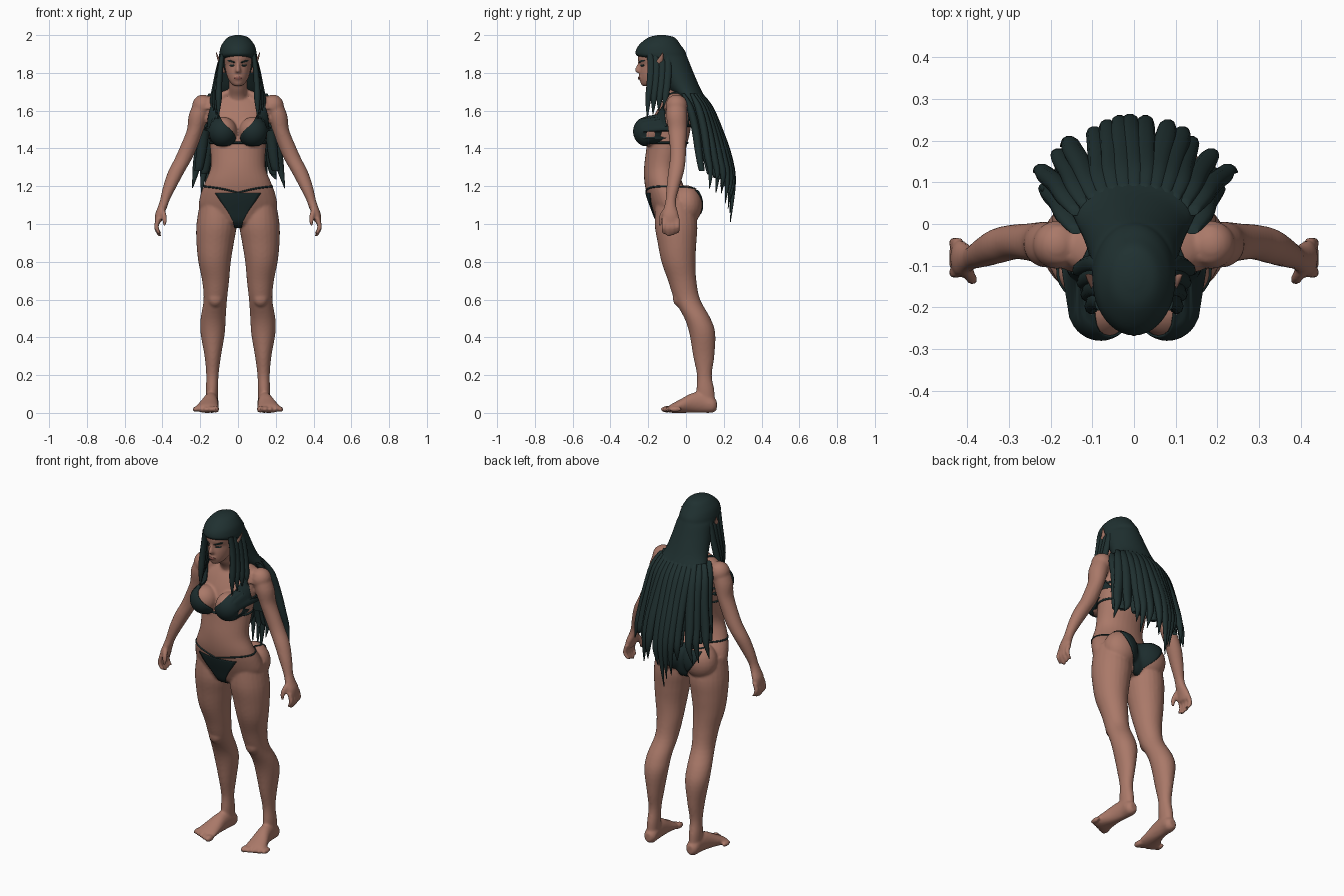
import bpy, bmesh, math, random
from mathutils import Vector, Matrix
from mathutils.bvhtree import BVHTree

random.seed(4)
if bpy.data.objects.get("Cube"):
    bpy.data.objects.remove(bpy.data.objects["Cube"])


def material(name, color):
    mat = bpy.data.materials.new(name)
    mat.use_nodes = True
    mat.diffuse_color = (*color, 1)
    mat.node_tree.nodes["Principled BSDF"].inputs["Base Color"].default_value = (*color, 1)
    return mat


SKIN = material("warm brown skin", (.40, .19, .14))
HAIR = material("dark green hair", (.014, .03, .03))
CLOTH = material("dark swimwear", (.012, .026, .027))
LIPS = material("dusky lips", (.23, .085, .07))


def box(z, x0, x1, y0, y1):
    """Horizontal section given by its extents."""
    return ((x0 + x1) / 2, (y0 + y1) / 2, z, (x1 - x0) / 2, (y1 - y0) / 2)


def wide(z, y0, y1, w):
    return box(z, -w, w, y0, y1)


def resample(rows, steps=4):
    """Catmull-Rom interpolation between rows of numbers."""
    out = []
    for i in range(len(rows) - 1):
        a, b, c, d = (rows[max(0, min(len(rows) - 1, i + k))] for k in (-1, 0, 1, 2))
        for s in range(steps):
            t = s / steps
            out.append([q + .5 * t * (r - p + t * (2 * p - 5 * q + 4 * r - e + t * (3 * (q - r) + e - p)))
                        for p, q, r, e in zip(a, b, c, d)])
    return out + [list(rows[-1])]


def loft(bm, sections, side=1, along_y=False, sides=24, steps=4):
    """Skin elliptical rings, horizontal or facing along y."""
    rings = []
    for x, y, z, rx, ry in resample(sections, steps):
        ring = []
        for k in range(sides):
            a = math.tau * k / sides
            u, v = max(rx, .001) * math.cos(a), max(ry, .001) * math.sin(a)
            co = (x + u, y, z + v) if along_y else (x + u, y + v, z)
            ring.append(bm.verts.new((side * co[0], co[1], co[2])))
        rings.append(ring)
    for lo, hi in zip(rings, rings[1:]):
        for k in range(sides):
            n = (k + 1) % sides
            bm.faces.new((lo[k], lo[n], hi[n], hi[k]))
    bm.faces.new(rings[0])
    bm.faces.new(rings[-1])


def ball(bm, center, radii, side=1):
    place = Matrix.Translation((side * center[0], center[1], center[2])) @ Matrix.Diagonal((*radii, 1))
    bmesh.ops.create_uvsphere(bm, u_segments=24, v_segments=14, radius=1, matrix=place)


def finish(name, bm, mat, thickness=0, angle=60):
    bmesh.ops.recalc_face_normals(bm, faces=bm.faces)
    mesh = bpy.data.meshes.new(name)
    bm.to_mesh(mesh)
    bm.free()
    mesh.materials.append(mat)
    obj = bpy.data.objects.new(name, mesh)
    bpy.context.collection.objects.link(obj)
    if thickness:
        solid = obj.modifiers.new("thickness", "SOLIDIFY")
        solid.thickness, solid.offset = thickness, 0
    bpy.ops.object.select_all(action="DESELECT")
    obj.select_set(True)
    bpy.context.view_layer.objects.active = obj
    bpy.ops.object.shade_smooth_by_angle(angle=math.radians(angle))
    return obj


# Body: torso, neck and head
bm = bmesh.new()
loft(bm, [wide(*r) for r in (
    (1.68, -.10, -.01, .07), (1.655, -.12, .01, .13), (1.61, -.15, .025, .165), (1.55, -.18, .03, .165),
    (1.48, -.2, .02, .155), (1.4, -.21, 0, .147), (1.3, -.222, -.03, .145), (1.22, -.22, -.02, .175),
    (1.15, -.205, .02, .2), (1.08, -.18, .04, .205), (1.01, -.15, .03, .15), (.985, -.11, .01, .07))], sides=32)
loft(bm, [wide(*r) for r in (
    (1.62, -.12, .0, .07), (1.67, -.13, -.02, .052), (1.72, -.16, -.04, .048), (1.78, -.18, -.05, .05))])
loft(bm, [wide(*r) for r in (
    (1.73, -.232, -.19, .018), (1.745, -.24, -.14, .038), (1.775, -.245, -.09, .056), (1.81, -.246, -.06, .066),
    (1.845, -.243, -.04, .071), (1.865, -.254, -.035, .074), (1.9, -.254, -.03, .076), (1.945, -.23, -.05, .066),
    (1.975, -.18, -.09, .035))])
loft(bm, [(0, -.24, 1.86, .009, .012), (0, -.25, 1.835, .009, .014),
          (0, -.252, 1.81, .015, .02), (0, -.242, 1.798, .012, .01)], sides=12)
ball(bm, (0, -.242, 1.773), (.022, .011, .012))

for s in (1, -1):
    # Chest, seat and shoulders
    ball(bm, (.08, -.195, 1.49), (.075, .08, .078), s)
    ball(bm, (.1, .002, 1.1), (.098, .084, .105), s)
    ball(bm, (.185, -.05, 1.625), (.058, .058, .06), s)
    loft(bm, [(.04, -.07, 1.71, .02, .03), (.1, -.06, 1.67, .06, .05), (.13, -.06, 1.61, .07, .06)], s)
    # Arm and palm
    loft(bm, [(.18, -.05, 1.67, .04, .045), (.208, -.05, 1.58, .052, .055), (.226, -.045, 1.5, .044, .05),
              (.256, -.043, 1.42, .046, .044), (.287, -.043, 1.35, .046, .042), (.325, -.052, 1.28, .044, .042),
              (.36, -.068, 1.2, .036, .035), (.386, -.08, 1.13, .026, .028), (.4, -.083, 1.09, .025, .033),
              (.415, -.082, 1.05, .024, .043), (.423, -.082, 1.01, .018, .043)], s)
    # Fingers and thumb
    for i in range(4):
        y = -.117 + i * .024
        drop = .012 * abs(i - 1.3)
        loft(bm, [(.42, y, 1.03, .014, .013), (.432, y, .99, .013, .013), (.427, y, .96 + drop / 2, .012, .012),
                  (.412, y, .93 + drop, .009, .009)], s, sides=12)
    loft(bm, [(.402, -.105, 1.08, .014, .016), (.392, -.125, 1.05, .014, .014), (.388, -.135, 1.015, .012, .012),
              (.39, -.137, .99, .007, .007)], s, sides=12)
    # Leg
    loft(bm, [box(*r) for r in (
        (1.12, .03, .2, -.16, .04), (1, .008, .22, -.166, .06), (.9, .022, .22, -.15, .055),
        (.8, .038, .21, -.13, .05), (.7, .047, .19, -.095, .055), (.6, .058, .182, -.062, .075),
        (.5, .065, .198, -.008, .13), (.42, .07, .198, .018, .155), (.3, .09, .177, .038, .15),
        (.2, .103, .168, .058, .137), (.12, .105, .17, .055, .15), (.05, .108, .168, .06, .155))], s)
    ball(bm, (.12, -.035, .61), (.042, .035, .05), s)
    # Foot and toes
    loft(bm, [(.138, .163, .04, .02, .025), (.138, .14, .043, .036, .042), (.14, .09, .055, .036, .055),
              (.147, .03, .052, .042, .052), (.158, -.03, .036, .055, .036), (.165, -.075, .024, .062, .024),
              (.165, -.09, .02, .05, .016)], s, along_y=True)
    for i in range(5):
        ball(bm, (.118 + i * .027, -.1 + .011 * i, .019), (.019 - .0015 * i, .034, .018 - .001 * i), s)

# Fuse the body into one smooth skin
body = finish("body", bm, SKIN)
fuse = body.modifiers.new("fuse", "REMESH")
fuse.mode, fuse.voxel_size, fuse.use_smooth_shade = "VOXEL", .007, True
soften = body.modifiers.new("soften", "SMOOTH")
soften.factor, soften.iterations = .5, 5
graph = bpy.context.evaluated_depsgraph_get()
skin = BVHTree.FromObject(body, graph)


def plate(name, rows, mat, side=1, back=False, lift=.004, cols=14):
    """Thin sheet laid on the body; rows give height and x range."""
    sheet = bmesh.new()
    facing = 1 if back else -1
    grid = []
    for z, x0, x1 in resample(rows, 5):
        line = []
        for k in range(cols + 1):
            start = Vector((side * (x0 + (x1 - x0) * k / cols), facing, z))
            hit = skin.ray_cast(start, Vector((0, -facing, 0)))
            if hit[0] is None:
                hit = skin.find_nearest(start * Vector((1, 0, 1)))
            line.append(sheet.verts.new(hit[0] + hit[1] * lift))
        grid.append(line)
    for lo, hi in zip(grid, grid[1:]):
        for k in range(cols):
            sheet.faces.new((lo[k], lo[k + 1], hi[k + 1], hi[k]))
    finish(name, sheet, mat, thickness=.005)


def cord(name, points, radius, closed=False):
    """Round cord through points."""
    curve = bpy.data.curves.new(name, "CURVE")
    curve.dimensions, curve.bevel_depth, curve.bevel_resolution = "3D", radius, 2
    line = curve.splines.new("POLY")
    line.points.add(len(points) - 1)
    for point, co in zip(line.points, points):
        point.co = (*co, 1)
    line.use_cyclic_u = closed
    curve.materials.append(CLOTH)
    bpy.context.collection.objects.link(bpy.data.objects.new(name, curve))


def around(z, rise=0, first=0, last=math.tau, steps=64):
    """Points on the skin around the trunk, rising at the sides."""
    points = []
    for k in range(steps):
        a = first + (last - first) * k / steps
        origin = Vector((0, -.09, z + rise * abs(math.cos(a))))
        hit = skin.ray_cast(origin, Vector((math.cos(a), math.sin(a), 0)))
        if hit[0]:
            points.append(hit[0])
    return points


# Swimwear
for s, word in ((1, "left"), (-1, "right")):
    plate(word + "_cup", [(1.65, .118, .138), (1.6, .105, .148), (1.54, .082, .157), (1.48, .025, .157),
                          (1.44, .02, .14), (1.42, .05, .11)], CLOTH, s)
    strap = resample([(.128, -.13, 1.65), (.125, -.1, 1.69), (.11, -.05, 1.71), (.1, 0, 1.67), (.1, .03, 1.6),
                      (.1, .03, 1.52)])
    cord(word + "_strap", [skin.find_nearest(Vector((s * x, y, z)))[0] for x, y, z in strap], .006)
cord("chest_band", around(1.43), .006, closed=True)
cord("back_band", around(1.52, 0, -.3, math.pi + .3), .006)
cord("hip_cord", around(1.165, .035), .005, closed=True)
plate("brief_front", [(1.165, -.12, .12), (1.12, -.09, .09), (1.07, -.055, .055), (1.02, -.028, .028),
                      (.985, -.02, .02)], CLOTH)
plate("brief_back", [(1.175, -.14, .14), (1.13, -.125, .125), (1.07, -.085, .085), (1.02, -.035, .035),
                     (.985, -.02, .02)], CLOTH, back=True)

# Face details and pointed ears
plate("lips", [(1.779, -.008, .008), (1.774, -.02, .02), (1.766, -.01, .01)], LIPS, lift=.001)
for s, word in ((1, "left"), (-1, "right")):
    plate(word + "_eye", [(1.844, .022, .04), (1.84, .018, .045), (1.835, .024, .038)], HAIR, s, lift=.001)
    plate(word + "_brow", [(1.869, .045, .054), (1.862, .025, .05), (1.855, .013, .024)], HAIR, s, lift=.001)
    ear = bmesh.new()
    loft(ear, [(.073, -.15, 1.80, .006, .01), (.083, -.15, 1.825, .01, .018), (.096, -.142, 1.855, .008, .019),
               (.108, -.13, 1.885, .005, .01), (.116, -.122, 1.91, .001, .001)], s, sides=12)
    finish(word + "_ear", ear, SKIN)

# Hair: cap flowing down behind the neck
bm = bmesh.new()
loft(bm, [wide(*r) for r in (
    (2, -.15, -.11, .015), (1.987, -.2, -.06, .055), (1.95, -.247, -.03, .086), (1.915, -.266, -.005, .097),
    (1.89, -.258, .004, .1), (1.865, -.195, .014, .101), (1.8, -.15, .04, .11), (1.72, -.1, .075, .125),
    (1.66, -.04, .105, .148), (1.58, .015, .135, .16), (1.48, .04, .15, .16), (1.36, .06, .16, .16))], sides=40)
finish("hair_cap", bm, HAIR)

# Hair: long back locks in two layers
bm = bmesh.new()
for layer, count in ((0, 13), (1, 12)):
    for i in range(count):
        a = 2 * i / (count - 1) - 1
        bow, inset = a * a, .045 * layer
        sway, tip = random.uniform(-.015, .015), random.uniform(0, .1) + .12 * layer
        loft(bm, [(a * .14, .08 - .05 * bow - inset, 1.69, .016, .01),
                  (a * .165, .125 - .06 * bow - inset, 1.62, .025, .02),
                  (a * .18 + sway / 2, .175 - .08 * bow - inset, 1.5, .027, .022),
                  (a * .2 + sway, .225 - .11 * bow - inset, 1.36, .026, .02),
                  (a * .215 + sway, .25 - .12 * bow - inset, 1.22 + .06 * abs(a), .018, .015),
                  (a * .225 + sway * 2, .235 - .11 * bow - inset, 1.0 + .18 * abs(a) + tip, .002, .002)],
             sides=10)
finish("back_locks", bm, HAIR)

# Hair: side locks framing the face
bm = bmesh.new()
for s in (1, -1):
    for i in range(4):
        y = -.19 + i * .03
        loft(bm, [(.082, y, 1.9, .012, .018), (.092 + i * .003, y + .005, 1.83, .014, .02),
                  (.1 + i * .006, y, 1.74, .016, .02), (.102 + i * .01, y - .01, 1.66, .016, .016),
                  (.105 + i * .012, y - .015, 1.56 + i * .02, .002, .002)], s, sides=10)
finish("side_locks", bm, HAIR)
